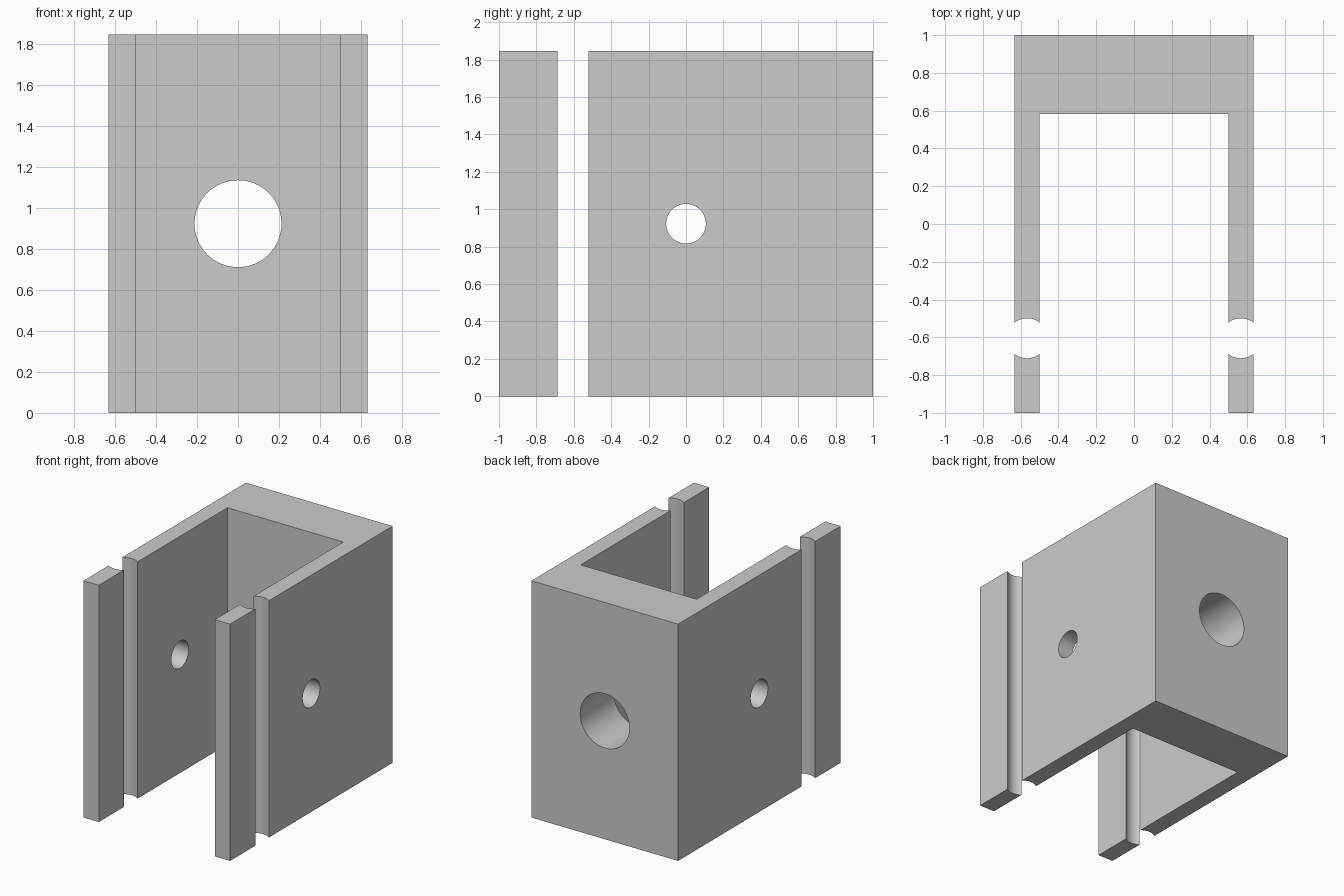
import bpy, bmesh
from math import pi, asin, sin, cos

if "Cube" in bpy.data.objects:
    bpy.data.objects.remove(bpy.data.objects["Cube"])

W, INNER, HEIGHT = 0.632, 0.5, 1.845      # outer half width, slot half width, height
WEB_Y = 0.583                             # inside face of the thick back wall
GROOVE_X, GROOVE_Y, GROOVE_R = (W + INNER) / 2, -0.605, 0.106
MID_Z = HEIGHT / 2


def groove_arc(side, steps=16):
    """Bore wall across one arm, from outside to inside; side +1 rear, -1 front."""
    half = asin((W - INNER) / 2 / GROOVE_R)
    angles = [half - 2 * half * i / steps for i in range(steps + 1)]
    return [(GROOVE_X + GROOVE_R * sin(a), GROOVE_Y + side * GROOVE_R * cos(a)) for a in angles]


def mirrored(points):
    return [(-x, y) for x, y in reversed(points)]


def prism(name, outline):
    """Extrude a closed plan outline to the full height."""
    bm = bmesh.new()
    face = bm.faces.new([bm.verts.new((x, y, 0)) for x, y in outline])
    top = bmesh.ops.extrude_face_region(bm, geom=[face])["geom"]
    bmesh.ops.translate(bm, vec=(0, 0, HEIGHT),
                        verts=[v for v in top if isinstance(v, bmesh.types.BMVert)])
    bmesh.ops.recalc_face_normals(bm, faces=bm.faces)
    mesh = bpy.data.meshes.new(name)
    bm.to_mesh(mesh)
    bm.free()
    obj = bpy.data.objects.new(name, mesh)
    bpy.context.collection.objects.link(obj)
    return obj


def activate(obj):
    bpy.ops.object.select_all(action='DESELECT')
    obj.select_set(True)
    bpy.context.view_layer.objects.active = obj


def drill(obj, radius, depth, location, rotation):
    """Cut a round hole and discard the cutter."""
    bpy.ops.mesh.primitive_cylinder_add(vertices=64, radius=radius, depth=depth,
                                        location=location, rotation=rotation)
    cutter = bpy.context.object
    cutter.hide_render = True
    mod = obj.modifiers.new("hole", 'BOOLEAN')
    mod.operation, mod.solver, mod.object = 'DIFFERENCE', 'EXACT', cutter
    activate(obj)
    bpy.ops.object.modifier_apply(modifier=mod.name)
    bpy.data.objects.remove(cutter)


# U-shaped body with concave arm ends
right = [(W, 1)] + groove_arc(1) + [(INNER, WEB_Y)]
body = prism("bracket_body", right + mirrored(right))

# Large hole through the back wall, small cross hole through both arms
drill(body, 0.212, 1.0, (0, 0.8, MID_Z), (pi / 2, 0, 0))
drill(body, 0.106, 2.0, (0, 0, MID_Z), (0, pi / 2, 0))

# Arm tips in front of the vertical bores
tip = [(INNER, -1), (W, -1)] + groove_arc(-1)
tips = [prism("right_arm_tip", tip), prism("left_arm_tip", mirrored(tip))]

for obj in [body] + tips:
    activate(obj)
    bpy.ops.object.shade_smooth_by_angle(angle=pi / 6)
